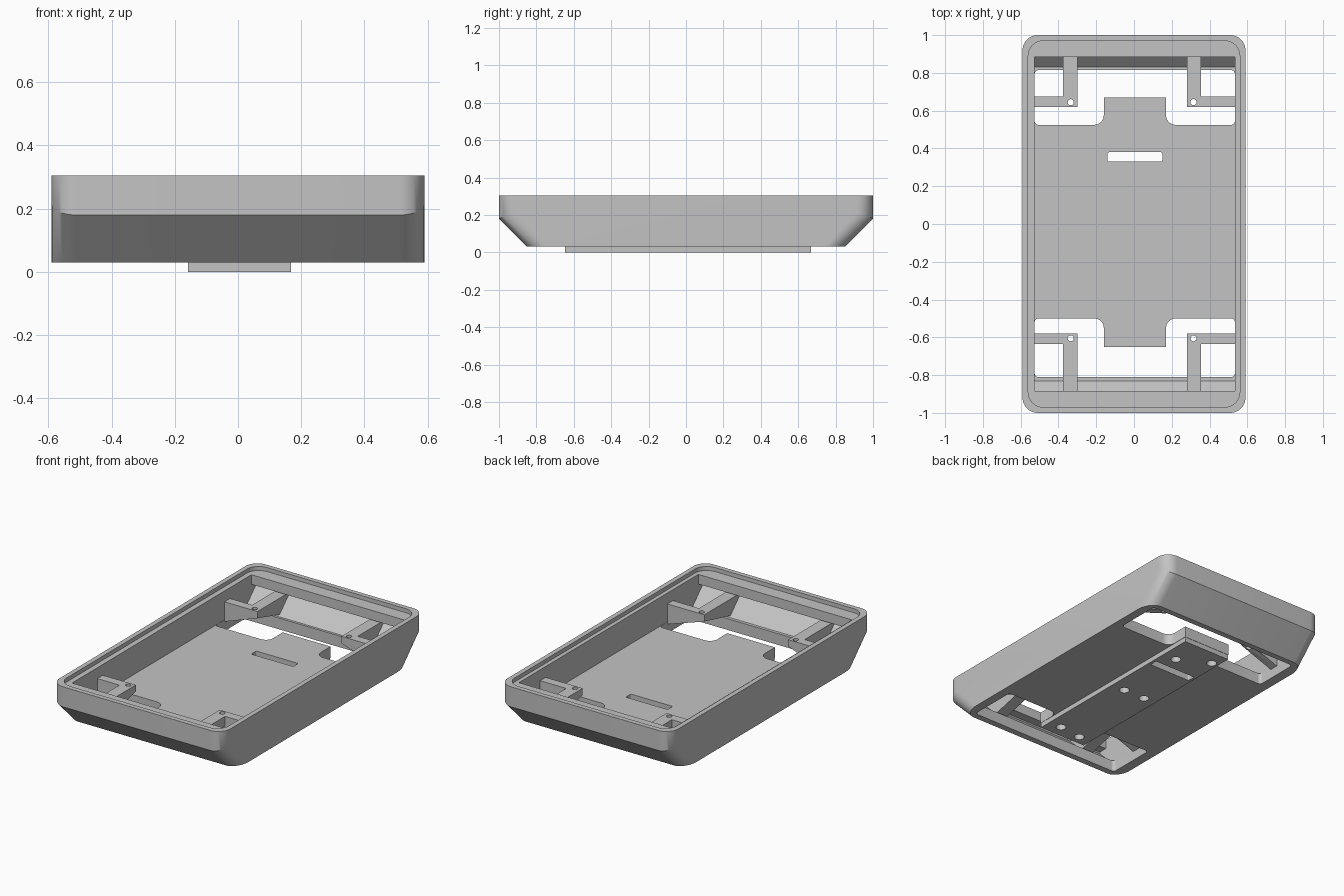
import bpy, bmesh, math
from mathutils import Vector

cube = bpy.data.objects.get("Cube")
if cube:
    bpy.data.objects.remove(cube, do_unlink=True)

grey = bpy.data.materials.new("plain grey")
grey.use_nodes = True
colour = (0.55, 0.55, 0.55, 1)
grey.diffuse_color = colour
grey.node_tree.nodes["Principled BSDF"].inputs["Base Color"].default_value = colour


def prism(name, pts, axis, lo, hi):
    """Extrude a flat outline along an axis."""
    place = {"x": lambda a, b, h: (h, a, b),
             "y": lambda a, b, h: (a, h, b),
             "z": lambda a, b, h: (a, b, h)}[axis]
    bm = bmesh.new()
    rings = [[bm.verts.new(place(a, b, h)) for a, b in pts] for h in (lo, hi)]
    n = len(pts)
    for ring in rings:
        bm.faces.new(ring)
    for i in range(n):
        j = (i + 1) % n
        bm.faces.new((rings[0][i], rings[0][j], rings[1][j], rings[1][i]))
    bmesh.ops.recalc_face_normals(bm, faces=bm.faces)
    mesh = bpy.data.meshes.new(name)
    bm.to_mesh(mesh)
    bm.free()
    mesh.materials.append(grey)
    obj = bpy.data.objects.new(name, mesh)
    bpy.context.collection.objects.link(obj)
    return obj


def rounded(corners, steps=8):
    """Round right-angled corners given as (x, y, radius)."""
    out = []
    for i, (x, y, r) in enumerate(corners):
        p = Vector((x, y))
        u = (Vector(corners[i - 1][:2]) - p).normalized()
        v = (Vector(corners[(i + 1) % len(corners)][:2]) - p).normalized()
        if r == 0:
            out.append((x, y))
            continue
        for k in range(steps + 1):
            t = math.pi / 2 * k / steps
            out.append(tuple(p + r * (u + v - v * math.cos(t) - u * math.sin(t))))
    return out


def rect(x0, x1, y0, y1, r=0):
    return rounded([(x0, y0, r), (x1, y0, r), (x1, y1, r), (x0, y1, r)])


def circle(x, y, r, n=24):
    return [(x + r * math.cos(math.tau * i / n), y + r * math.sin(math.tau * i / n))
            for i in range(n)]


def combine(obj, tool, operation="DIFFERENCE"):
    """Apply a boolean and discard the tool."""
    mod = obj.modifiers.new("combine", "BOOLEAN")
    mod.object, mod.operation, mod.solver = tool, operation, "EXACT"
    graph = bpy.context.evaluated_depsgraph_get()
    mesh = bpy.data.meshes.new_from_object(obj.evaluated_get(graph))
    obj.modifiers.clear()
    obj.data = mesh
    bpy.data.objects.remove(tool, do_unlink=True)


# Tray shell: sloped ends, rounded corners
shell = prism("tray_shell", [(-0.85, 0.03), (0.85, 0.03), (1, 0.18), (1, 0.305),
                             (-1, 0.305), (-1, 0.18)], "x", -0.59, 0.59)
bm = bmesh.new()
bm.from_mesh(shell.data)
corners = [e for e in bm.edges
           if abs(e.verts[0].co.x - e.verts[1].co.x) < 0.01
           and abs(e.verts[0].co.z - e.verts[1].co.z) > 0.05]
bmesh.ops.bevel(bm, geom=corners, offset=0.08, segments=10, profile=0.5, affect="EDGES")
bm.to_mesh(shell.data)
bm.free()

# Raised mounting plate under the floor
combine(shell, prism("plate", rect(-0.158, 0.168, -0.648, 0.668), "z", 0, 0.06), "UNION")

# Rim recess
combine(shell, prism("recess", rect(-0.56, 0.56, -0.97, 0.97, 0.08), "z", 0.28, 0.4))

# Cavity with sloped ends beneath an overhanging lip
half = [(0.83, 0.10), (0.94, 0.21), (0.94, 0.22), (0.885, 0.22), (0.885, 0.5)]
cavity = half + [(-y, z) for y, z in reversed(half)]
combine(shell, prism("cavity", cavity, "x", -0.527, 0.535))

# Floor windows around the end tabs
for s, near, tab, far in ((1, 0.525, 0.67, 0.815), (-1, 0.50, 0.65, 0.81)):
    outline = [(-0.526, s * near, 0.02), (-0.16, s * near, 0.05), (-0.16, s * tab, 0),
               (0.17, s * tab, 0), (0.17, s * near, 0.05), (0.534, s * near, 0.02),
               (0.534, s * far, 0.02), (-0.526, s * far, 0.02)]
    combine(shell, prism("window", rounded(outline), "z", -0.1, 0.15))

# Slot through the floor and blind screw holes below
combine(shell, prism("slot", rect(-0.14, 0.15, 0.33, 0.38, 0.008), "z", -0.1, 0.2))
for x, y in ((0.075, 0.47), (-0.115, 0.57), (0.075, 0), (-0.075, 0),
             (0.08, -0.57), (-0.075, -0.59)):
    combine(shell, prism("screw_hole", circle(x, y, 0.03), "z", -0.1, 0.06))

# Four corner brackets: a side arm and an end leg, each with a sloping underside
parts = [shell]
top = 0.212
for sx, side in ((-1, "right"), (1, "left")):
    for sy, end in ((-1, "front"), (1, "back")):
        x_in, x_out = -0.01 + sx * 0.29, -0.01 + sx * 0.365
        y_in, y_out = 0.02 + sy * 0.60, 0.02 + sy * 0.655
        wall = sx * 0.55
        bracket = prism(f"{end}_{side}_bracket",
                        [(x_in, top), (wall, top), (wall, 0.08), (x_in, 0.17)],
                        "y", min(y_in, y_out), max(y_in, y_out))
        leg = prism("leg", [(y_in, top), (sy * 0.95, top), (sy * 0.87, 0.10), (y_in, 0.17)],
                    "x", min(x_in, x_out), max(x_in, x_out))
        combine(bracket, leg, "UNION")
        hole = circle(-0.01 + sx * 0.325, 0.02 + sy * 0.625, 0.016)
        combine(bracket, prism("hole", hole, "z", 0, 0.4))
        parts.append(bracket)

# Smooth the rounded corners, keep edges sharp
bpy.ops.object.select_all(action="DESELECT")
for obj in parts:
    obj.select_set(True)
bpy.context.view_layer.objects.active = shell
bpy.ops.object.shade_smooth_by_angle(angle=math.radians(30))
